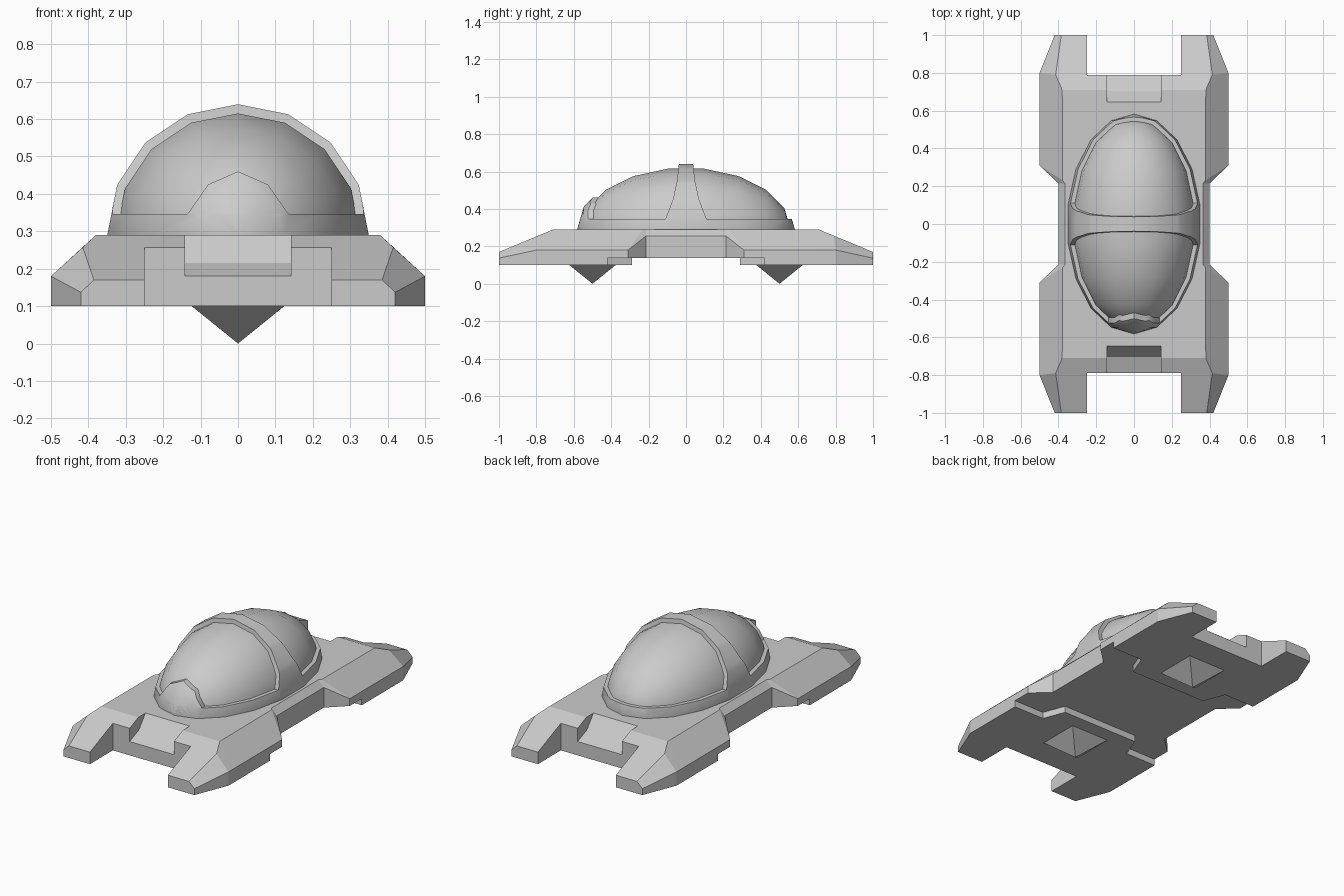
import bpy, bmesh, math
from mathutils import Matrix

if "Cube" in bpy.data.objects:
    bpy.data.objects.remove(bpy.data.objects["Cube"])


def finish(name, bm):
    bmesh.ops.recalc_face_normals(bm, faces=bm.faces[:])
    me = bpy.data.meshes.new(name)
    bm.to_mesh(me)
    bm.free()
    ob = bpy.data.objects.new(name, me)
    bpy.context.collection.objects.link(ob)
    return ob


def activate(ob):
    bpy.ops.object.select_all(action='DESELECT')
    ob.select_set(True)
    bpy.context.view_layer.objects.active = ob


def prism(name, pts, a, b, to3d):
    """Extrude a 2D outline between a and b; to3d maps (u, v, w) to xyz."""
    bm = bmesh.new()
    lo = [bm.verts.new(to3d(u, v, a)) for u, v in pts]
    hi = [bm.verts.new(to3d(u, v, b)) for u, v in pts]
    bm.faces.new(lo)
    bm.faces.new(hi)
    for i in range(len(pts)):
        j = (i + 1) % len(pts)
        bm.faces.new((lo[i], lo[j], hi[j], hi[i]))
    return finish(name, bm)


def boolean(ob, other, op='DIFFERENCE'):
    mod = ob.modifiers.new('bool', 'BOOLEAN')
    mod.object, mod.operation, mod.solver = other, op, 'EXACT'
    activate(ob)
    bpy.ops.object.modifier_apply(modifier=mod.name)
    bpy.data.objects.remove(other)


def dome(name, rx, ry, rz):
    """Half ellipsoid with its poles at front and back."""
    bm = bmesh.new()
    bmesh.ops.create_uvsphere(bm, u_segments=16, v_segments=9, radius=1)
    bmesh.ops.rotate(bm, verts=bm.verts[:], matrix=Matrix.Rotation(math.pi / 2, 3, 'X'))
    bmesh.ops.scale(bm, verts=bm.verts[:], vec=(rx, ry, rz))
    bmesh.ops.translate(bm, verts=bm.verts[:], vec=(0, 0, 0.29))
    bmesh.ops.bisect_plane(bm, geom=bm.verts[:] + bm.edges[:] + bm.faces[:],
                           plane_co=(0, 0, 0.27), plane_no=(0, 0, 1), clear_inner=True)
    bmesh.ops.holes_fill(bm, edges=[e for e in bm.edges if e.is_boundary])
    return finish(name, bm)


def along_x(u, v, w): return (w, u, v)
def along_y(u, v, w): return (u, w, v)
def along_z(u, v, w): return (u, v, w)


# Hull: half rings (bottom edge, side edge, top edge) lofted along y
rings = [
    [(.42, 1, .10), (.42, 1, .137), (.385, 1, .17)],
    [(.5, .8, .10), (.5, .8, .18), (.415, .79, .257)],
    [(.5, .71, .10), (.5, .71, .18), (.38, .71, .29)],
    [(.5, .31, .10), (.5, .31, .18), (.378, .23, .29)],
    [(.40, .215, .10), (.40, .215, .255), (.365, .215, .29)],
]
rings += [[(x, -y, z) for x, y, z in r] for r in reversed(rings)]
bm = bmesh.new()
loops = []
for r in rings:
    full = r + [(-x, y, z) for x, y, z in reversed(r)]
    loops.append([bm.verts.new(p) for p in full])
for a, b in zip(loops, loops[1:]):
    for i in range(6):
        j = (i + 1) % 6
        bm.faces.new((a[i], a[j], b[j], b[i]))
bm.faces.new(loops[0])
bm.faces.new(loops[-1])
hull = finish('hull', bm)

# Prong notches and sloped steps at both ends
for s in (1, -1):
    notch = [(-.25, s * .79), (.25, s * .79), (.25, s * 1.2), (-.25, s * 1.2)]
    boolean(hull, prism('notch_cutter', notch, 0, .5, along_z))
    step = [(.557, .40), (.645, .29), (.705, .215), (.79, .18), (.85, .155), (.85, .40)]
    boolean(hull, prism('step_cutter', [(s * y, z) for y, z in step], -.142, .142, along_x))

# Raised underside between the two foot plates
q = [(.6, .42), (.30, .42), (.25, .29)]
under = q + [(-x, y) for x, y in reversed(q)]
under += [(-x, -y) for x, y in q] + [(x, -y) for x, y in reversed(q)]
boolean(hull, prism('underside_cutter', under, 0, .138, along_z))

# Pointed feet
for name, y in (('front_foot', -.5), ('back_foot', .5)):
    bm = bmesh.new()
    bmesh.ops.create_cone(bm, cap_ends=True, segments=4, radius1=0,
                          radius2=.13 * math.sqrt(2), depth=.105)
    bmesh.ops.rotate(bm, verts=bm.verts[:], matrix=Matrix.Rotation(math.pi / 4, 3, 'Z'))
    bmesh.ops.translate(bm, verts=bm.verts[:], vec=(0, y, .0525))
    bmesh.ops.remove_doubles(bm, verts=bm.verts[:], dist=1e-5)
    finish(name, bm)

# Canopy glass
glass = dome('canopy_glass', .332, .56, .33)

# Canopy frame: base rim and centre hoop
frame = dome('canopy_frame', .355, .582, .355)
for s in (1, -1):
    opening = [(.11, .346), (.07, .45), (.048, .55), (.036, .66), (.036, .8), (.8, .8), (.8, .346)]
    boolean(frame, prism('opening_cutter', [(s * y, z) for y, z in opening], -.6, .6, along_x))

# Peaked lip at the front of the canopy
lip = dome('canopy_front_lip', .355, .582, .355)
peak = [(-.14, .30), (.14, .30), (.135, .346), (.08, .425), (0, .46), (-.08, .425), (-.135, .346)]
boolean(lip, prism('peak_shape', peak, -.8, -.4, along_y), 'INTERSECT')

for ob in (glass, frame, lip):
    activate(ob)
    bpy.ops.object.shade_smooth_by_angle(angle=math.radians(35))
